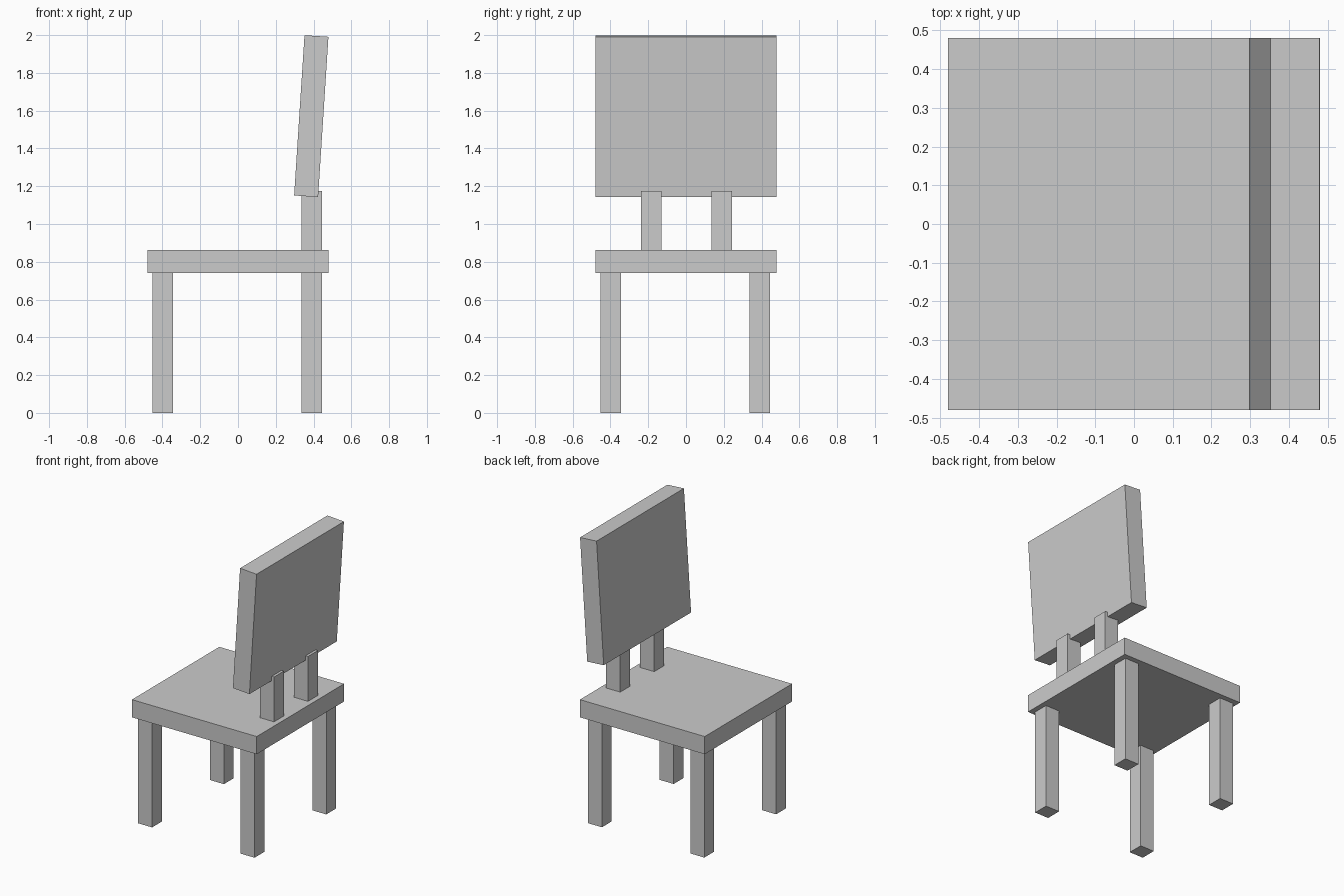
import bpy
import math

if "Cube" in bpy.data.objects:
    bpy.data.objects.remove(bpy.data.objects["Cube"], do_unlink=True)

# Single flat grey
grey = bpy.data.materials.new("plain_grey")
grey.use_nodes = True
colour = (0.6, 0.6, 0.6, 1)
grey.diffuse_color = colour
grey.node_tree.nodes["Principled BSDF"].inputs["Base Color"].default_value = colour


def box(name, centre, size, tilt=0):
    bpy.ops.mesh.primitive_cube_add(size=1, location=centre, rotation=(0, tilt, 0))
    part = bpy.context.object
    part.name = name
    part.scale = size
    bpy.ops.object.transform_apply(location=False, rotation=False, scale=True)
    part.data.materials.append(grey)
    return part


SIDE = 0.96        # seat and backrest width
POST = 0.108       # thickness of legs and supports
SEAT_LOW, SEAT_TOP = 0.74, 0.863
SUPPORT_TOP = 1.175
NEAR, FAR = -0.398, 0.39

# Seat slab
box("seat", (0, 0, (SEAT_LOW + SEAT_TOP) / 2), (SIDE, SIDE, SEAT_TOP - SEAT_LOW))

# Four legs
for end, x in (("fore", NEAR), ("rear", FAR)):
    for side, y in (("near", NEAR), ("far", FAR)):
        box(f"{end}_{side}_leg", (x, y, SEAT_LOW / 2), (POST, POST, SEAT_LOW))

# Two supports between seat and backrest
for side, y in (("near", -0.184), ("far", 0.189)):
    box(f"{side}_back_support", (FAR, y, (SEAT_TOP + SUPPORT_TOP) / 2),
        (POST, POST, SUPPORT_TOP - SEAT_TOP))

# Backrest, leaning slightly outwards
box("backrest", (0.388, 0, 1.571), (0.127, SIDE, 0.85), math.radians(3.7))
